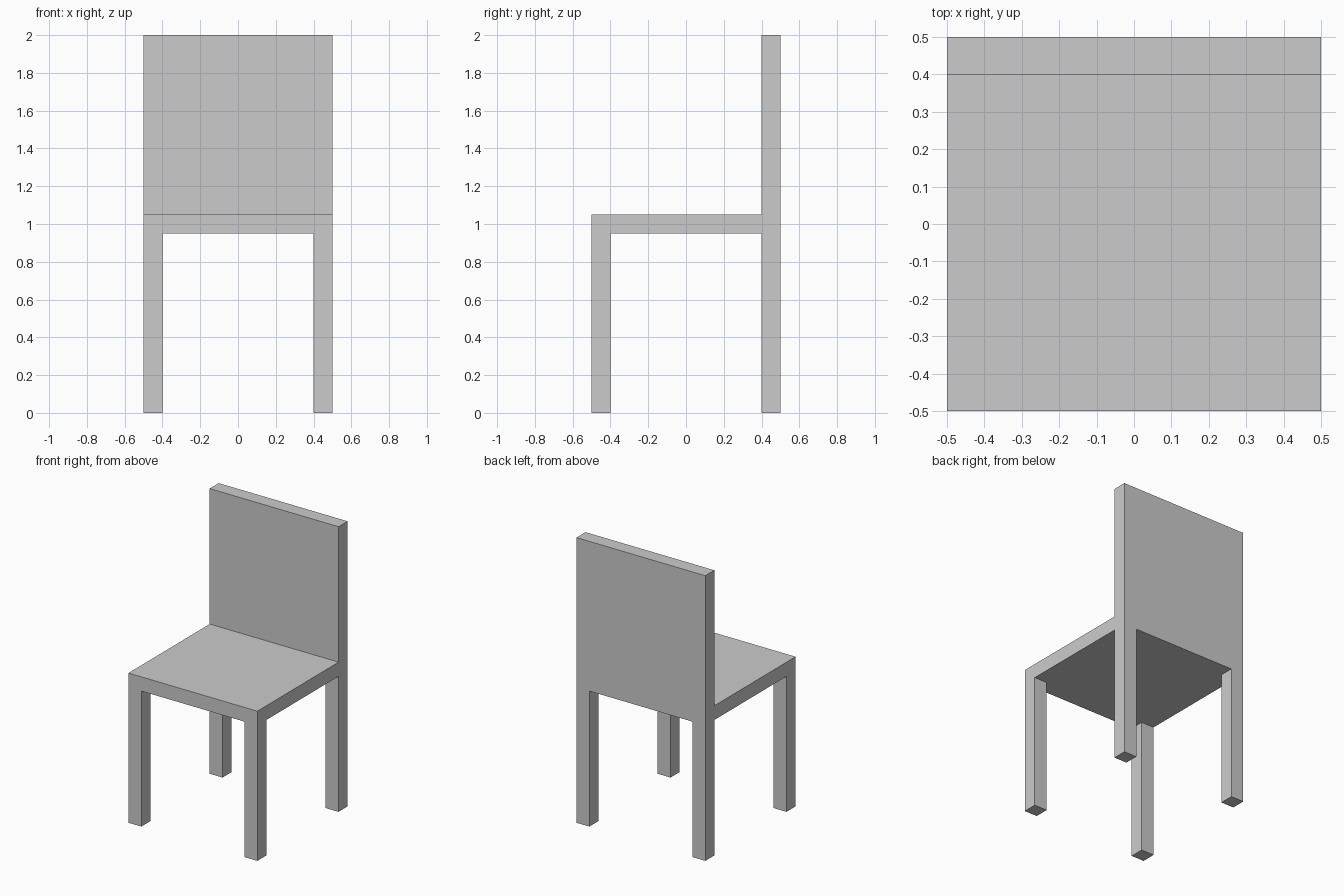
import bpy
import bmesh
from mathutils import Vector

if "Cube" in bpy.data.objects:
    bpy.data.objects.remove(bpy.data.objects["Cube"])

HALF = 0.5        # half the seat width and depth
THICK = 0.1       # thickness of seat, legs and backrest
SEAT_Z = 1.0      # middle height of the seat slab
HEIGHT = 2.0
INNER = HALF - THICK


def extrude_to(bm, faces, z):
    """Extrude flat horizontal faces up or down to height z."""
    result = bmesh.ops.extrude_face_region(bm, geom=faces)
    for v in result["geom"]:
        if isinstance(v, bmesh.types.BMVert):
            v.co.z = z


bm = bmesh.new()

# Seat slab, cut along the inner lines of the legs and backrest
bmesh.ops.create_cube(bm, size=1.0)
bmesh.ops.scale(bm, vec=(2 * HALF, 2 * HALF, THICK), verts=bm.verts)
bmesh.ops.translate(bm, vec=(0, 0, SEAT_Z), verts=bm.verts)
for axis in (Vector((1, 0, 0)), Vector((0, 1, 0))):
    for side in (-1, 1):
        bmesh.ops.bisect_plane(bm, geom=bm.verts[:] + bm.edges[:] + bm.faces[:],
                               plane_co=axis * side * INNER, plane_no=axis)
bm.normal_update()

# Four legs: corner cells of the underside pulled down to the floor
legs = []
for f in bm.faces:
    c = f.calc_center_median()
    if f.normal.z < -0.9 and abs(c.x) > INNER and abs(c.y) > INNER:
        legs.append(f)
extrude_to(bm, legs, 0.0)
bm.normal_update()

# Backrest: rear strip of the top pulled up
back = [f for f in bm.faces
        if f.normal.z > 0.9 and f.calc_center_median().y > INNER]
extrude_to(bm, back, HEIGHT)

bmesh.ops.recalc_face_normals(bm, faces=bm.faces)
mesh = bpy.data.meshes.new("chair")
bm.to_mesh(mesh)
bm.free()
chair = bpy.data.objects.new("chair", mesh)
bpy.context.collection.objects.link(chair)
